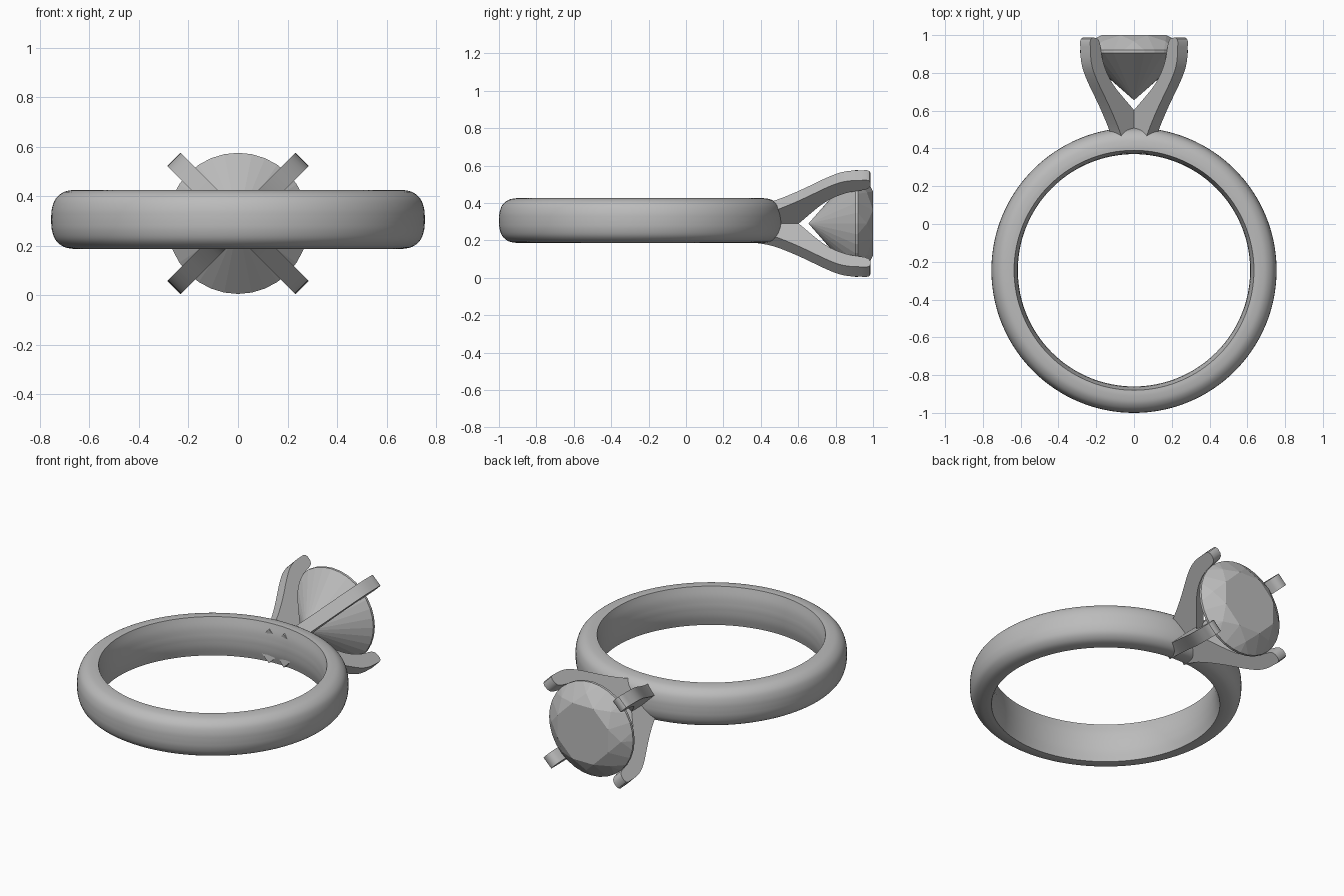
import bpy, bmesh, math
from mathutils import Vector, Matrix

cube = bpy.data.objects.get("Cube")
if cube:
    bpy.data.objects.remove(cube, do_unlink=True)

BAND_CENTRE = Vector((0, -0.245, 0.306))
HEAD_Z = 0.29

metal = bpy.data.materials.new("light grey")
metal.use_nodes = True
grey = (0.5, 0.5, 0.5, 1)
metal.diffuse_color = grey
metal.node_tree.nodes["Principled BSDF"].inputs["Base Color"].default_value = grey


def finish(bm, name, smooth_angle=None):
    bmesh.ops.recalc_face_normals(bm, faces=bm.faces)
    mesh = bpy.data.meshes.new(name)
    bm.to_mesh(mesh)
    bm.free()
    mesh.materials.append(metal)
    obj = bpy.data.objects.new(name, mesh)
    bpy.context.collection.objects.link(obj)
    if smooth_angle:
        bpy.ops.object.select_all(action='DESELECT')
        obj.select_set(True)
        bpy.context.view_layer.objects.active = obj
        bpy.ops.object.shade_smooth_by_angle(angle=math.radians(smooth_angle))
    return obj


def smooth_path(points, steps=4):
    """Catmull-Rom curve through a few points."""
    pts = [Vector(p) for p in points]
    pts = [2 * pts[0] - pts[1]] + pts + [2 * pts[-1] - pts[-2]]
    path = []
    for a, b, c, d in zip(pts, pts[1:], pts[2:], pts[3:]):
        for i in range(steps):
            t = i / steps
            path.append(0.5 * (2 * b + (c - a) * t + (2 * a - 5 * b + 4 * c - d) * t * t
                               + (3 * b - a - 3 * c + d) * t ** 3))
    return path + [pts[-2]]


# Band: rounded outside, gently domed inside, lathed about the vertical axis
outer = smooth_path([(0.635, 0.119), (0.665, 0.119), (0.705, 0.11), (0.737, 0.083),
                     (0.752, 0.042), (0.755, 0)])
inner = smooth_path([(0.615, 0), (0.62, 0.06), (0.635, 0.119)])
upper = inner[:-1] + outer
section = upper + [Vector((p.x, -p.y)) for p in reversed(upper[1:-1])]
bm = bmesh.new()
verts = [bm.verts.new((p.x, 0, p.y)) for p in section]
edges = [bm.edges.new((v, verts[i - 1])) for i, v in enumerate(verts)]
bmesh.ops.spin(bm, geom=verts + edges, axis=(0, 0, 1), cent=(0, 0, 0),
               angle=math.tau, steps=128, use_merge=True)
bmesh.ops.remove_doubles(bm, verts=bm.verts, dist=0.0001)
bmesh.ops.translate(bm, verts=bm.verts, vec=BAND_CENTRE)
finish(bm, "band", 35)

# Prongs: one curved side profile (distance from head axis, y), extruded four times
prong_outer = smooth_path([(0.108, 0.37), (0.135, 0.47), (0.21, 0.604), (0.32, 0.77),
                           (0.358, 0.86), (0.366, 0.965)])
prong_inner = smooth_path([(0.292, 0.955), (0.265, 0.85), (0.195, 0.74), (0.04, 0.605)])
tip = [Vector(p) for p in [(0.36, 0.98), (0.345, 0.987), (0.32, 0.985), (0.302, 0.975)]]
profile = prong_outer + tip + prong_inner + [Vector((0, 0.57)), Vector((0, 0.39))]
HALF_WIDTH = 0.0375
for k, name in enumerate(["upper_left", "upper_right", "lower_right", "lower_left"]):
    bm = bmesh.new()
    face = bm.faces.new([bm.verts.new((p.x, p.y, -HALF_WIDTH)) for p in profile])
    grown = bmesh.ops.extrude_face_region(bm, geom=[face])["geom"]
    bmesh.ops.translate(bm, vec=(0, 0, 2 * HALF_WIDTH),
                        verts=[g for g in grown if isinstance(g, bmesh.types.BMVert)])
    turn = Matrix.Rotation(-math.radians(45 + 90 * k), 4, 'Y')
    bmesh.ops.transform(bm, verts=bm.verts, matrix=Matrix.Translation((0, 0, HEAD_Z)) @ turn)
    finish(bm, name + "_prong", 35)


# Gem: faceted brilliant built as the hull of its rings of corners
def ring(bm, radius, y, count, offset=0.0):
    for i in range(count):
        a = math.tau * (i + offset) / count
        bm.verts.new((radius * math.cos(a), y, HEAD_Z + radius * math.sin(a)))


bm = bmesh.new()
ring(bm, 0.185, 1.0, 8, 0.5)
ring(bm, 0.236, 0.967, 8)
ring(bm, 0.285, 0.92, 32)
ring(bm, 0.285, 0.905, 32)
bm.verts.new((0, 0.655, HEAD_Z))
bmesh.ops.convex_hull(bm, input=bm.verts)
bmesh.ops.dissolve_limit(bm, angle_limit=0.01, verts=bm.verts, edges=bm.edges)
finish(bm, "gem")
